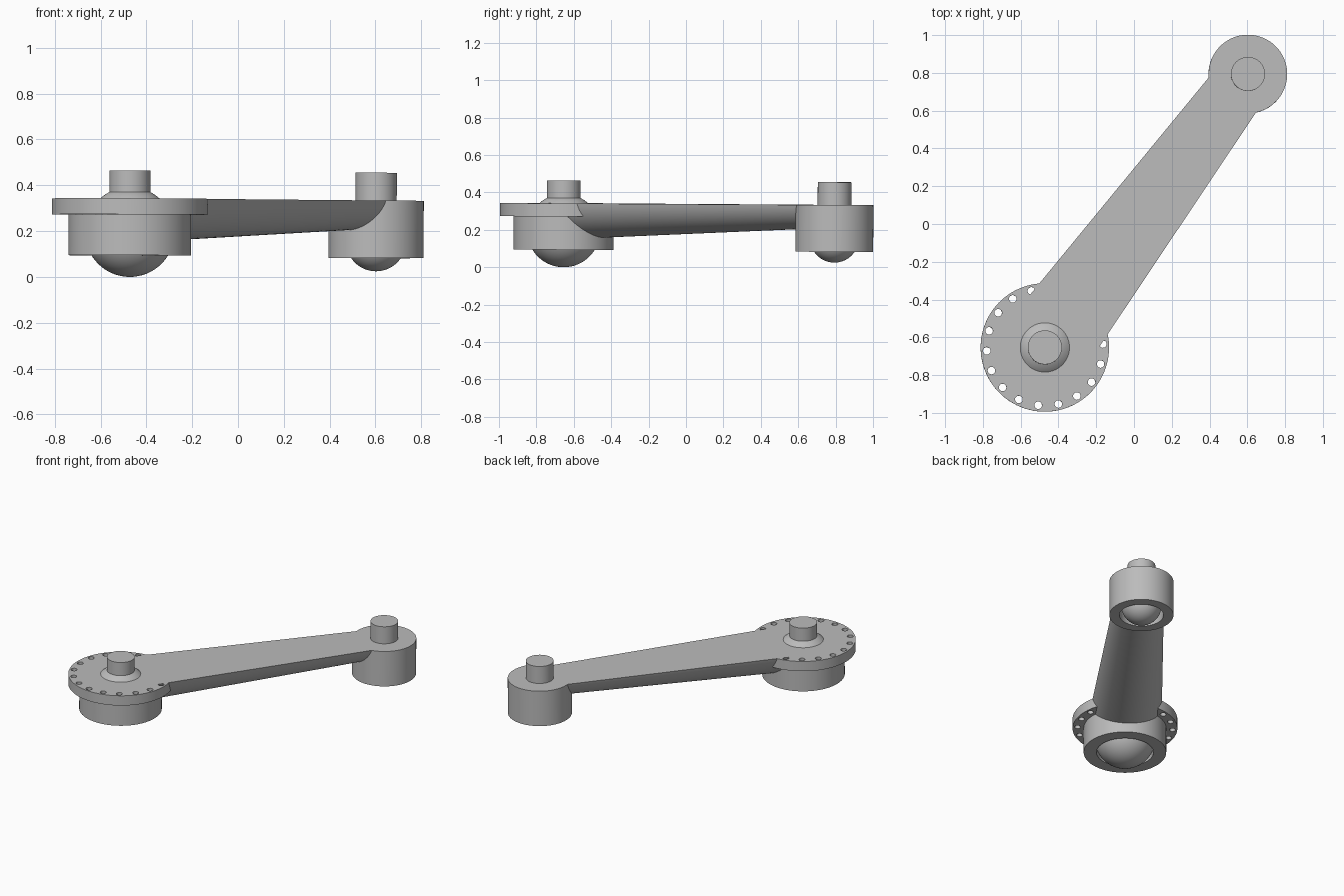
import bpy, bmesh
from math import sin, cos, pi, radians, acos
from mathutils import Matrix

cube = bpy.data.objects.get("Cube")
if cube:
    bpy.data.objects.remove(cube, do_unlink=True)

LENGTH = 1.803   # distance between the two pivots
TOP = 0.342      # height of the shared flat top

# Local frame: x runs along the arm, origin under the large pivot
PLACE = (Matrix.Translation((-0.473, -0.655, 0))
         @ Matrix.Rotation(radians(53.4), 4, 'Z')
         @ Matrix.Rotation(radians(0.3), 4, 'Y'))

grey = bpy.data.materials.new("mid_grey")
grey.use_nodes = True
grey.diffuse_color = (0.5, 0.5, 0.5, 1)
grey.node_tree.nodes["Principled BSDF"].inputs["Base Color"].default_value = (0.5, 0.5, 0.5, 1)


def finish(obj):
    """Place the part, give it its colour and smooth the round faces."""
    obj.matrix_world = PLACE
    obj.data.materials.clear()
    obj.data.materials.append(grey)
    bpy.ops.object.select_all(action='DESELECT')
    obj.select_set(True)
    bpy.context.view_layer.objects.active = obj
    bpy.ops.object.shade_smooth_by_angle(angle=radians(30))


def add_mesh(name, bm):
    bmesh.ops.recalc_face_normals(bm, faces=bm.faces)
    mesh = bpy.data.meshes.new(name)
    bm.to_mesh(mesh)
    bm.free()
    obj = bpy.data.objects.new(name, mesh)
    bpy.context.collection.objects.link(obj)
    finish(obj)


def lathe(name, x, profile, steps=96):
    """Turn (radius, height) points around a vertical axis at x."""
    bm = bmesh.new()
    verts = [bm.verts.new((x + r, 0, z)) for r, z in profile]
    edges = [bm.edges.new(pair) for pair in zip(verts, verts[1:])]
    bmesh.ops.spin(bm, geom=verts + edges, cent=(x, 0, 0), axis=(0, 0, 1),
                   angle=2 * pi, steps=steps, use_duplicate=False)
    bmesh.ops.remove_doubles(bm, verts=bm.verts, dist=1e-5)
    add_mesh(name, bm)


def housing(name, x, radius, bore, bottom, top):
    """Drum with an open socket in its underside."""
    roof = top - 0.04
    lathe(name, x, [(0, top), (radius, top), (radius, bottom),
                    (bore, bottom), (bore, roof), (0, roof)])


def pin(name, x):
    lathe(name, x, [(0, TOP - 0.02), (0.09, TOP - 0.02), (0.09, 0.464), (0, 0.464)], 64)


def ball(name, x, radius, centre):
    bm = bmesh.new()
    bmesh.ops.create_uvsphere(bm, u_segments=64, v_segments=32, radius=radius,
                              matrix=Matrix.Translation((x, 0, centre)))
    add_mesh(name, bm)


def flange(name, radius, bottom, top):
    """Disc with a row of bolt holes, left out where the arm joins."""
    curve = bpy.data.curves.new(name, 'CURVE')
    curve.dimensions = '2D'
    curve.fill_mode = 'BOTH'
    curve.extrude = (top - bottom) / 2

    def circle(cx, cy, r, count):
        spline = curve.splines.new('POLY')
        spline.points.add(count - 1)
        for i, p in enumerate(spline.points):
            a = 2 * pi * i / count
            p.co = (cx + r * cos(a), cy + r * sin(a), 0, 1)
        spline.use_cyclic_u = True

    circle(0, 0, radius, 96)
    for k in range(14):
        a = radians(50 + 20 * k)
        circle(0.308 * cos(a), 0.308 * sin(a), 0.02, 20)
    temp = bpy.data.objects.new(name + "_outline", curve)
    bpy.context.collection.objects.link(temp)
    bpy.context.view_layer.update()
    mesh = bpy.data.meshes.new_from_object(temp.evaluated_get(bpy.context.evaluated_depsgraph_get()))
    bpy.data.objects.remove(temp, do_unlink=True)
    bm = bmesh.new()
    bm.from_mesh(mesh)
    bpy.data.meshes.remove(mesh)
    bmesh.ops.translate(bm, verts=bm.verts, vec=(0, 0, (top + bottom) / 2))
    bmesh.ops.remove_doubles(bm, verts=bm.verts, dist=1e-5)
    add_mesh(name, bm)


def arm(name, start, end, segments=32):
    """Tapered round bar cut flat along its top."""
    bm = bmesh.new()
    rings = []
    for x in (start, end):
        half = 0.238 - 0.0494 * x
        radius = half * 1.022
        rise = (radius ** 2 - half ** 2) ** 0.5
        edge = acos(half / radius)
        ring = []
        for i in range(segments + 1):
            a = pi + edge + (pi - 2 * edge) * i / segments
            ring.append(bm.verts.new((x, radius * cos(a), TOP + rise + radius * sin(a))))
        rings.append(ring)
    a, b = rings
    bm.faces.new(a)
    bm.faces.new(b)
    for i in range(segments + 1):
        j = (i + 1) % (segments + 1)
        bm.faces.new((a[i], a[j], b[j], b[i]))
    add_mesh(name, bm)


# Large pivot
flange("bolt_flange", 0.34, 0.272, TOP)
housing("large_housing", 0, 0.268, 0.185, 0.094, 0.3)
ball("large_ball", 0, 0.196, 0.196)
pin("large_pin", 0)

# Small pivot
housing("small_housing", LENGTH, 0.208, 0.143, 0.092, TOP)
ball("small_ball", LENGTH, 0.131, 0.165)
pin("small_pin", LENGTH)

# Connecting arm
arm("connecting_arm", 0.14, LENGTH - 0.135)
